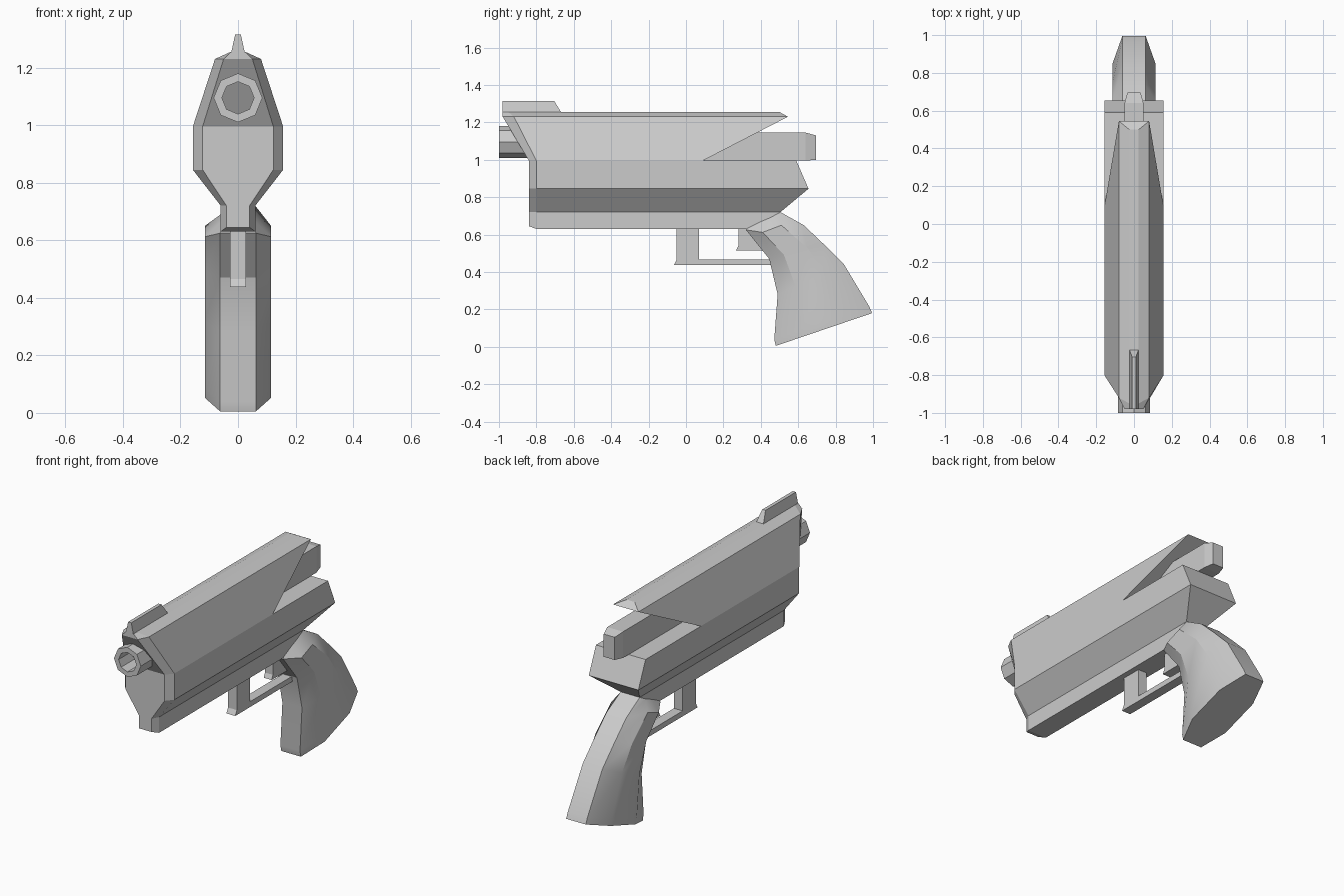
import bpy, bmesh, math

if "Cube" in bpy.data.objects:
    bpy.data.objects.remove(bpy.data.objects["Cube"])


def make(name, verts, faces, smooth=False):
    me = bpy.data.meshes.new(name)
    me.from_pydata(verts, [], faces)
    bm = bmesh.new()
    bm.from_mesh(me)
    bmesh.ops.recalc_face_normals(bm, faces=bm.faces)
    bm.to_mesh(me)
    bm.free()
    ob = bpy.data.objects.new(name, me)
    bpy.context.collection.objects.link(ob)
    if smooth:
        bpy.context.view_layer.objects.active = ob
        ob.select_set(True)
        bpy.ops.object.shade_smooth_by_angle(angle=math.radians(25))
        ob.select_set(False)
    return ob


def loft(name, half_rings, smooth=False):
    """Skin mirrored half rings of (x, y, z); end caps are strips across x."""
    n = len(half_rings[0])
    m = 2 * n
    verts, faces = [], []
    for r in half_rings:
        verts += list(r) + [(-x, y, z) for x, y, z in reversed(r)]
    for k in range(len(half_rings) - 1):
        a, b = k * m, (k + 1) * m
        for i in range(m):
            j = (i + 1) % m
            faces.append((a + i, a + j, b + j, b + i))
    for a in (0, (len(half_rings) - 1) * m):
        for i in range(n - 1):
            faces.append((a + i, a + i + 1, a + m - 2 - i, a + m - 1 - i))
    return make(name, verts, faces, smooth)


def extrude_x(name, profile, w, w_list=None):
    """Prism across x from a (y, z) outline; w_list sets half width per point."""
    ws = w_list or [w] * len(profile)
    n = len(profile)
    verts = [(s * h, y, z) for s in (-1, 1) for (y, z), h in zip(profile, ws)]
    faces = [tuple(range(n)), tuple(range(n, 2 * n))]
    faces += [(i, (i + 1) % n, n + (i + 1) % n, n + i) for i in range(n)]
    return make(name, verts, faces)


# Slide with bevelled nose and undercut tail
loft("slide", [
    [(.025, -.98, 1.255), (.05, -.98, 1.23), (.123, -.84, .995)],
    [(.025, -.95, 1.255), (.08, -.92, 1.23), (.157, -.80, .995)],
    [(.025, .50, 1.255), (.08, .545, 1.23), (.157, .09, .995)],
])

# Lower frame
loft("frame", [
    [(.123, -.84, .995), (.123, -.84, .845), (.04, -.84, .72), (.04, -.84, .645)],
    [(.157, -.80, .995), (.157, -.80, .845), (.06, -.80, .72), (.06, -.80, .63)],
    [(.157, .59, .995), (.157, .655, .845), (.06, .505, .72), (.06, .505, .63)],
])

# Rear block under the slide tail
loft("rear_block", [
    [(.05, .10, 1.145), (.05, .10, .995)],
    [(.05, .64, 1.145), (.05, .64, .995)],
    [(.035, .695, 1.13), (.035, .695, 1.0)],
])

# Front sight
extrude_x("front_sight", [(-.98, 1.25), (-.98, 1.315), (-.705, 1.315), (-.665, 1.25)],
          0, [.024, .01, .01, .024])

# Octagonal hollow barrel
verts, faces = [], []
rings = [(.085, -.80), (.085, -1.0), (.056, -1.0), (.056, -.85)]
for r, y in rings:
    for i in range(8):
        a = i * math.pi / 4
        verts.append((r * math.cos(a), y, 1.095 + r * math.sin(a)))
for k in range(3):
    for i in range(8):
        j = (i + 1) % 8
        faces.append((k * 8 + i, k * 8 + j, k * 8 + 8 + j, k * 8 + 8 + i))
faces += [tuple(range(8)), tuple(range(24, 32))]
make("barrel", verts, faces)

# Trigger guard and trigger
extrude_x("trigger_guard", [(-.05, .64), (-.05, .465), (-.065, .437), (.47, .437),
                            (.47, .468), (.07, .468), (.07, .64)], .028)
extrude_x("trigger", [(.28, .64), (.28, .54), (.268, .515), (.46, .515), (.46, .64)], .025)


# Grip: chamfered sections between the front and back curves
def section(f, b, t1=.27, t2=.71):
    def at(x, t):
        return (x, f[0] + (b[0] - f[0]) * t, f[1] + (b[1] - f[1]) * t)
    return [at(.062, 0), at(.115, t1), at(.115, t2), at(.062, 1)]


loft("grip", [
    section((.48, .005), (.995, .18)),
    section((.472, .04), (.98, .215)),
    section((.49, .28), (.845, .44)),
    section((.445, .47), (.735, .55)),
    [(.062, .32, .625), (.115, .41, .612), (.115, .51, .65), (.062, .63, .65)],
    [(.06, .33, .635), (.06, .39, .665), (.06, .45, .69), (.06, .505, .72)],
], smooth=True)
